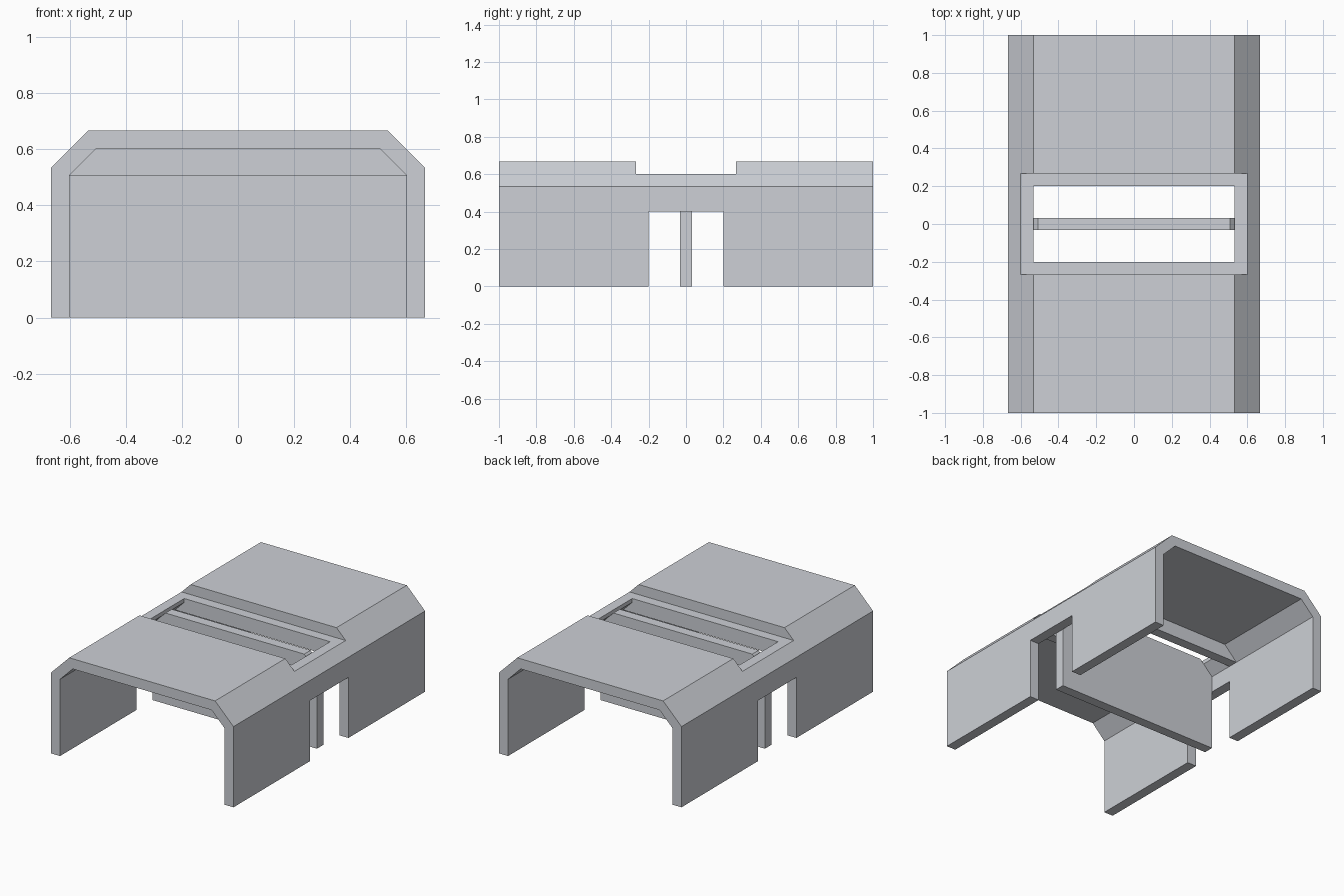
import bpy, bmesh
from mathutils import Vector

if "Cube" in bpy.data.objects:
    bpy.data.objects.remove(bpy.data.objects["Cube"])

def material(name, rgb):
    m = bpy.data.materials.new(name)
    m.diffuse_color = (*rgb, 1)
    m.use_nodes = True
    m.node_tree.nodes["Principled BSDF"].inputs["Base Color"].default_value = m.diffuse_color
    return m

LIGHT, MID, DARK, AMBER = range(4)
MATS = [material("light_panel", (0.61, 0.63, 0.67)),
        material("mid_trim", (0.48, 0.51, 0.56)),
        material("dark_panel", (0.22, 0.23, 0.26)),
        material("amber_stripe", (0.73, 0.47, 0.16))]

def prism(name, half, y0, y1):
    """Extrude a mirrored x/z half profile (listed from the bottom up) along y."""
    pts = half + [(-x, z) for x, z in reversed(half)]
    bm = bmesh.new()
    face = bm.faces.new([bm.verts.new((x, y0, z)) for x, z in pts])
    ext = bmesh.ops.extrude_face_region(bm, geom=[face])
    verts = [v for v in ext["geom"] if isinstance(v, bmesh.types.BMVert)]
    bmesh.ops.translate(bm, vec=(0, y1 - y0, 0), verts=verts)
    bmesh.ops.recalc_face_normals(bm, faces=bm.faces)
    me = bpy.data.meshes.new(name)
    bm.to_mesh(me)
    bm.free()
    ob = bpy.data.objects.new(name, me)
    bpy.context.collection.objects.link(ob)
    return ob

def box(name, x, z0, z1, y):
    return prism(name, [(x, z0), (x, z1)], -y, y)

def cut(ob, cutters):
    """Subtract the cutters, bake the result and remove the cutters."""
    for c in cutters:
        c.hide_render = True
        mod = ob.modifiers.new("cut", 'BOOLEAN')
        mod.operation, mod.solver, mod.object = 'DIFFERENCE', 'EXACT', c
    bpy.context.view_layer.update()
    dg = bpy.context.evaluated_depsgraph_get()
    me = bpy.data.meshes.new_from_object(ob.evaluated_get(dg))
    ob.modifiers.clear()
    ob.data = me
    for c in cutters:
        bpy.data.objects.remove(c)

def paint(ob, planes, rule):
    """Split the faces along planes, then colour each by position and normal."""
    bm = bmesh.new()
    bm.from_mesh(ob.data)
    for co, no in planes:
        bmesh.ops.bisect_plane(bm, geom=bm.verts[:] + bm.edges[:] + bm.faces[:],
                               dist=1e-5, plane_co=co, plane_no=no)
    bm.normal_update()
    for f in bm.faces:
        f.material_index = rule(f.calc_center_median(), f.normal)
        f.smooth = False
    bm.to_mesh(ob.data)
    bm.free()
    ob.data.materials.clear()
    for m in MATS:
        ob.data.materials.append(m)

def axis_planes(axis, values, both=False):
    no = Vector((0, 0, 0))
    no[axis] = 1
    return [(no * v * s, no) for v in values for s in ((1, -1) if both else (1,))]

# Corridor shell: solid outer profile with tunnel, bay, roof and door cut-outs
outer = [(0.667, 0), (0.667, 0.533), (0.533, 0.667)]
inner = [(0.6, 0), (0.6, 0.507), (0.507, 0.6)]
hollow = [(0.6, -0.1)] + inner[1:]
shell = prism("corridor_shell", outer, -1, 1)
cut(shell, [
    prism("cut_front", hollow, -1.1, -0.267),
    prism("cut_back", hollow, 0.267, 1.1),
    box("cut_under_beams", 0.6, -0.1, 0.507, 0.4),
    prism("cut_bay", hollow, -0.2, 0.2),
    box("cut_roof_notch", 0.9, 0.6, 0.9, 0.267),
    box("cut_skylight", 0.533, 0.45, 0.8, 0.2),
    box("cut_side_doors", 0.9, -0.1, 0.4, 0.2),
])

def shell_rule(c, n):
    x, y, z = abs(c.x), abs(c.y), c.z
    if abs(n.x) > 0.9 and x > 0.64:                       # outer walls
        if z < 0.067 or (y < 0.267 and z < 0.467):
            return MID
        return AMBER if 0.133 < z < 0.267 and y > 0.333 else LIGHT
    if n.z > 0.9 and z > 0.64:                            # roof
        return LIGHT if x < 0.467 and y > 0.333 else MID
    if abs(n.y) > 0.9 and y > 0.98:                       # open ends
        return LIGHT if z > 0.067 else MID
    return MID

paint(shell, axis_planes(0, [0.467], True) + axis_planes(1, [0.267, 0.333], True)
      + axis_planes(2, [0.067, 0.133, 0.267, 0.467]), shell_rule)

# Centre bulkhead with door, filling the tunnel section
bulkhead = prism("centre_bulkhead", inner, -0.033, 0.033)
CH = 1.013  # |x| + z on the inset chamfer of the dark panel

def bulkhead_rule(c, n):
    x, z = abs(c.x), c.z
    if abs(n.y) < 0.9:
        return MID
    if x < 0.233 and z < 0.4:
        return LIGHT if x < 0.167 and z < 0.333 else MID
    return DARK if x < 0.533 and 0.067 < z < 0.533 and x + z < CH else MID

paint(bulkhead, axis_planes(0, [0.533, 0.233, 0.167], True)
      + axis_planes(2, [0.067, 0.333, 0.4, 0.533])
      + [(Vector((0, 0, CH)), Vector((s, 0, 1))) for s in (1, -1)], bulkhead_rule)
